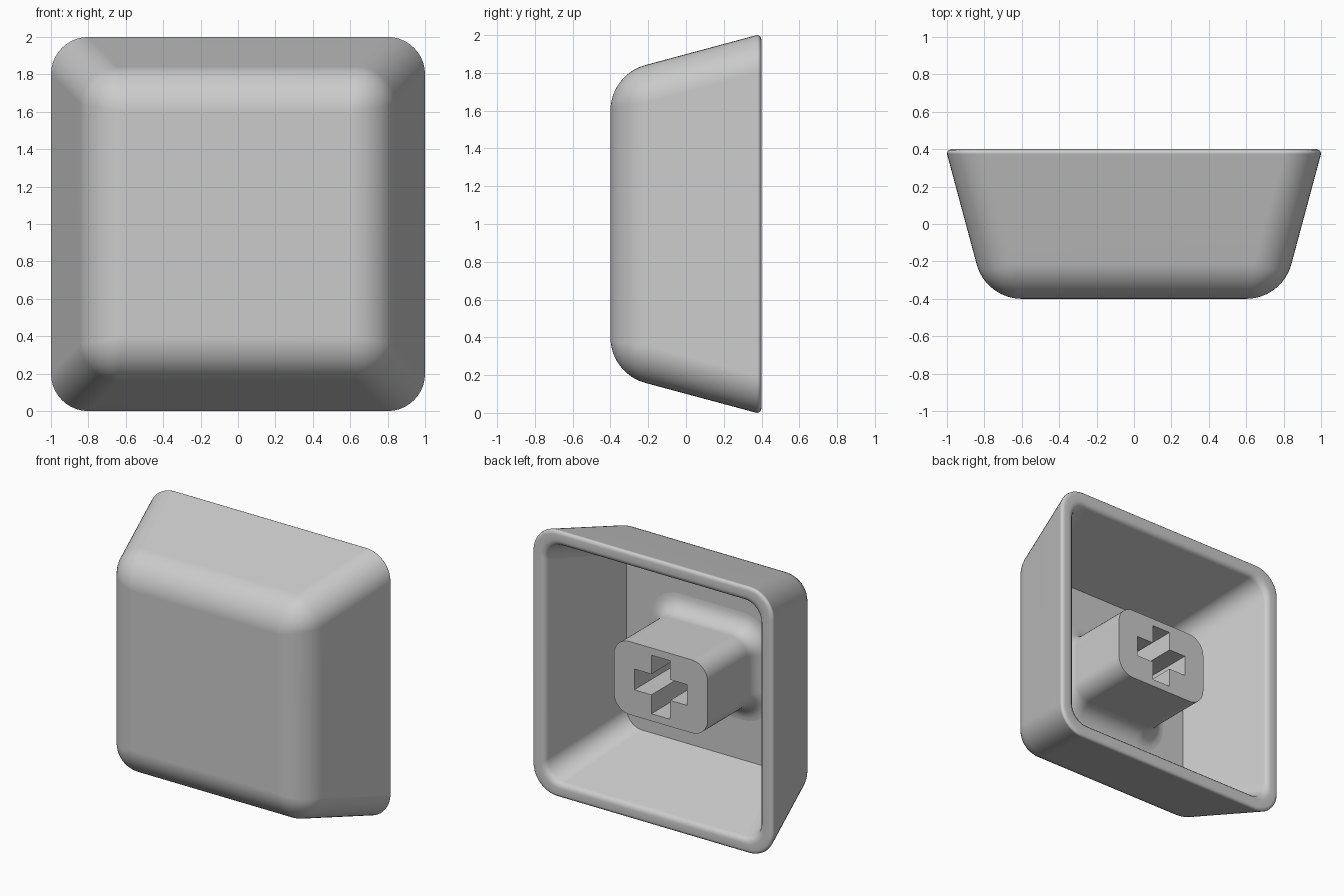
import bpy, bmesh
from math import sin, cos, pi, radians

if "Cube" in bpy.data.objects:
    bpy.data.objects.remove(bpy.data.objects["Cube"])

grey = bpy.data.materials.new("light grey plastic")
grey.use_nodes = True
COLOUR = (0.6, 0.6, 0.6, 1)
grey.diffuse_color = COLOUR
grey.node_tree.nodes["Principled BSDF"].inputs["Base Color"].default_value = COLOUR

CENTRE = 1.0   # height of the middle of the cap
STEPS = 10     # segments in each rounded corner


def ring(bm, hx, hz, r, y):
    """Rounded rectangle of vertices facing along y."""
    verts = []
    for quarter, (sx, sz) in enumerate([(1, 1), (-1, 1), (-1, -1), (1, -1)]):
        for i in range(STEPS + 1):
            a = (quarter + i / STEPS) * pi / 2
            verts.append(bm.verts.new((sx * (hx - r) + r * cos(a), y,
                                       CENTRE + sz * (hz - r) + r * sin(a))))
    return verts


def bridge(bm, a, b):
    n = len(a)
    for i in range(n):
        bm.faces.new((a[i], a[(i + 1) % n], b[(i + 1) % n], b[i]))


def loft(bm, sections):
    rings = [ring(bm, *s) for s in sections]
    for a, b in zip(rings, rings[1:]):
        bridge(bm, a, b)
    return rings


def finish(bm, name):
    bmesh.ops.remove_doubles(bm, verts=bm.verts, dist=0.0005)
    bmesh.ops.recalc_face_normals(bm, faces=bm.faces)
    mesh = bpy.data.meshes.new(name)
    bm.to_mesh(mesh)
    bm.free()
    mesh.materials.append(grey)
    ob = bpy.data.objects.new(name, mesh)
    bpy.context.collection.objects.link(ob)
    bpy.ops.object.select_all(action='DESELECT')
    ob.select_set(True)
    bpy.context.view_layer.objects.active = ob
    bpy.ops.object.shade_smooth_by_angle(angle=radians(35))
    flat = ob.modifiers.new("even shading", 'WEIGHTED_NORMAL')
    flat.keep_sharp = True
    return ob


# Cap shell: front face, rounded edge, tapered wall, rounded rim, hollow inside
sections = []
EDGE = 0.25
for i in range(13):
    a = radians(75) * i / 12
    grow = EDGE * sin(a)
    h = 0.6 + grow
    sections.append((h, h, 0.2 * sin(a) / sin(radians(75)), -0.4 + EDGE * (1 - cos(a))))
for h, r, y in [(1.0, 0.2, 0.375), (0.998, 0.198, 0.386), (0.99, 0.19, 0.395),
                (0.975, 0.18, 0.4), (0.93, 0.15, 0.4), (0.91, 0.14, 0.394),
                (0.897, 0.14, 0.382), (0.89, 0.14, 0.365), (0.705, 0.13, -0.3)]:
    sections.append((h, h, r, y))
bm = bmesh.new()
rings = loft(bm, sections)
bm.faces.new(rings[-1])
bmesh.ops.remove_doubles(bm, verts=bm.verts, dist=0.0005)
bmesh.ops.holes_fill(bm, edges=[e for e in bm.edges if e.is_boundary])
finish(bm, "cap_shell")

# Stem: flared foot, straight post, cross-shaped socket
HX, HZ, R, FLARE, FLOOR, TIP = 0.39, 0.275, 0.13, 0.13, -0.3, 0.3
sections = []
for i in range(9):
    a = pi / 2 * i / 8
    out = FLARE * (1 - sin(a))
    sections.append((HX + out, HZ + out, R + out, FLOOR + FLARE * (1 - cos(a))))
sections.append((HX, HZ, R, TIP))
bm = bmesh.new()
tip = loft(bm, sections)[-1]

ARM, SLOT, SOCKET = 0.22, 0.078, -0.2
outline = []
for c, s in [(1, 0), (0, 1), (-1, 0), (0, -1)]:
    for u, v in [(ARM, -SLOT), (ARM, SLOT), (SLOT, SLOT)]:
        outline.append((u * c - v * s, u * s + v * c))
mouth, base = [[bm.verts.new((x, y, CENTRE + z)) for x, z in outline]
               for y in (TIP, SOCKET)]
bridge(bm, mouth, base)
bm.faces.new(base)
edges = [bm.edges.get((loop[i - 1], loop[i]))
         for loop in (tip, mouth) for i in range(len(loop))]
bmesh.ops.triangle_fill(bm, edges=edges, use_beauty=True, normal=(0, 1, 0))
finish(bm, "stem")
